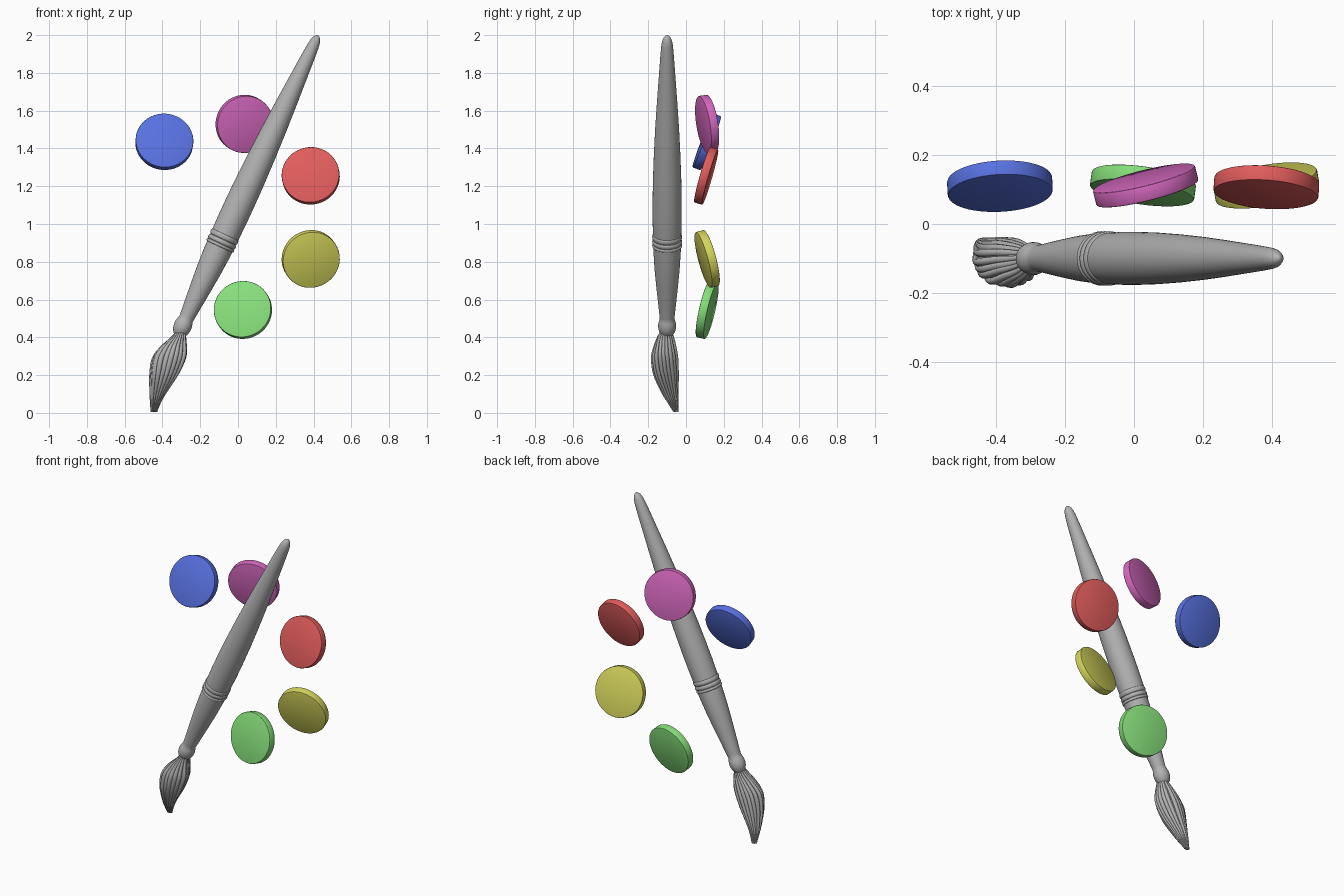
import bpy, bmesh, math, random
from mathutils import Vector

if "Cube" in bpy.data.objects:
    bpy.data.objects.remove(bpy.data.objects["Cube"])

random.seed(4)


def material(name, r, g, b):
    m = bpy.data.materials.new(name)
    lin = lambda c: ((c / 255 + 0.055) / 1.055) ** 2.4
    m.diffuse_color = (lin(r), lin(g), lin(b), 1)
    m.use_nodes = True
    m.node_tree.nodes["Principled BSDF"].inputs["Base Color"].default_value = m.diffuse_color
    return m


def finish(bm, name, mat, angle=35):
    bmesh.ops.recalc_face_normals(bm, faces=bm.faces)
    me = bpy.data.meshes.new(name)
    bm.to_mesh(me)
    bm.free()
    ob = bpy.data.objects.new(name, me)
    bpy.context.collection.objects.link(ob)
    me.materials.append(mat)
    bpy.ops.object.select_all(action='DESELECT')
    ob.select_set(True)
    bpy.context.view_layer.objects.active = ob
    bpy.ops.object.shade_smooth_by_angle(angle=math.radians(angle))
    return ob


def loft(bm, rings):
    loops = [[bm.verts.new(p) for p in ring] for ring in rings]
    n = len(loops[0])
    for a, b in zip(loops, loops[1:]):
        for i in range(n):
            bm.faces.new((a[i], a[(i + 1) % n], b[(i + 1) % n], b[i]))
    bm.faces.new(loops[0])
    bm.faces.new(loops[-1])


grey = material("grey", 178, 178, 178)

# Brush axis: base at the collar ball, leaning to the right
base = Vector((-0.29, -0.10, 0.465))
axis = Vector((0.422, 0, 0.907)).normalized()
side = axis.cross(Vector((0, 1, 0))).normalized()
depth = Vector((0, 1, 0))


def lathe(name, profile, seg=48):
    bm = bmesh.new()
    rings = []
    for s, r in profile:
        rings.append([base + axis * s + side * (r * math.cos(2 * math.pi * i / seg))
                      + depth * (r * math.sin(2 * math.pi * i / seg)) for i in range(seg)])
    loft(bm, rings)
    return finish(bm, name, grey)


# Ferrule with round collar at its lower end
lathe("ferrule", [(-0.06, 0.028), (-0.05, 0.035), (-0.035, 0.043), (-0.015, 0.047), (0.005, 0.047),
                  (0.022, 0.043), (0.035, 0.039), (0.05, 0.040), (0.12, 0.047), (0.22, 0.057),
                  (0.32, 0.066), (0.42, 0.072), (0.48, 0.074)])
# Bands where ferrule meets handle
for k, (s, h) in enumerate([(0.465, 0.008), (0.487, 0.012), (0.515, 0.014)]):
    lathe("band_%d" % (k + 1), [(s + h * math.sin(t), 0.073 + 0.006 * math.cos(t))
                                for t in [math.pi * (j / 8 - 0.5) for j in range(9)]])
# Long tapering handle
lathe("handle", [(0.48, 0.073), (0.53, 0.075), (0.62, 0.077), (0.72, 0.077), (0.85, 0.075),
                 (1.0, 0.070), (1.15, 0.063), (1.3, 0.054), (1.45, 0.044), (1.57, 0.036),
                 (1.63, 0.031), (1.655, 0.027), (1.675, 0.020), (1.688, 0.010), (1.692, 0.002)])

# Bristle outline: z, centre x, half width x, centre y, half width y
outline = [(0.435, -0.300, 0.028, -0.105, 0.030), (0.40, -0.315, 0.042, -0.108, 0.046),
           (0.35, -0.340, 0.072, -0.111, 0.062), (0.29, -0.364, 0.091, -0.113, 0.073),
           (0.20, -0.392, 0.077, -0.106, 0.068), (0.10, -0.425, 0.043, -0.084, 0.044),
           (0.05, -0.438, 0.028, -0.068, 0.028), (0.005, -0.445, 0.017, -0.054, 0.013)]


def sample(t):
    # Smooth interpolation along the outline
    f = t * (len(outline) - 1)
    i = min(int(f), len(outline) - 2)
    u = f - i
    p = [outline[max(0, min(len(outline) - 1, i + k))] for k in (-1, 0, 1, 2)]
    return [0.5 * (2 * b + (c - a) * u + (2 * a - 5 * b + 4 * c - d) * u * u
                   + (3 * b - a - 3 * c + d) * u ** 3) for a, b, c, d in zip(*p)]


def bristle_ring(t, angle, scale, radius, n):
    # A ring around one strand centre
    z, x, wx, y, wy = sample(t)
    c = Vector((x + scale * wx * math.cos(angle), y + scale * wy * math.sin(angle), z))
    return [c + Vector((radius * wx * math.cos(2 * math.pi * i / n),
                        radius * wy * math.sin(2 * math.pi * i / n), 0)) for i in range(n)]


# Solid core under the strands
bm = bmesh.new()
loft(bm, [bristle_ring(j / 28, 0, 0, 0.84, 32) for j in range(29)])
finish(bm, "bristle_core", grey, 60)

# Twisted strands forming the ridged surface
strands = 18
bm = bmesh.new()
for k in range(strands):
    a = 2 * math.pi * (k + random.uniform(-0.2, 0.2)) / strands
    sc = random.uniform(0.80, 0.86)
    loft(bm, [bristle_ring(j / 28, a + 0.6 * j / 28, sc, 0.165, 10) for j in range(29)])
finish(bm, "bristle_strands", grey, 60)

# Paint discs: colour, position, sideways turn and upward tilt of the front face
discs = [("blue", (88, 113, 224), (-0.39, 0.11, 1.435), 3, 21),
         ("pink", (213, 104, 191), (0.034, 0.112, 1.53), 14, -9),
         ("red", (224, 92, 92), (0.385, 0.107, 1.255), -4, 16),
         ("yellow", (212, 212, 92), (0.385, 0.112, 0.815), 10, -15),
         ("green", (134, 222, 122), (0.026, 0.112, 0.545), -8, 13)]
for name, rgb, pos, yaw, tilt in discs:
    normal = Vector((math.tan(math.radians(yaw)), -1, math.tan(math.radians(tilt))))
    bm = bmesh.new()
    bmesh.ops.create_cone(bm, cap_ends=True, segments=64, radius1=0.153, radius2=0.153, depth=0.046)
    rims = [e for e in bm.edges if abs(e.verts[0].co.z - e.verts[1].co.z) < 1e-5]
    bmesh.ops.bevel(bm, geom=rims, offset=0.005, segments=2, affect='EDGES', profile=0.5)
    ob = finish(bm, name + "_paint_disc", material(name, *rgb))
    ob.rotation_euler = normal.to_track_quat('Z', 'Y').to_euler()
    ob.location = pos
